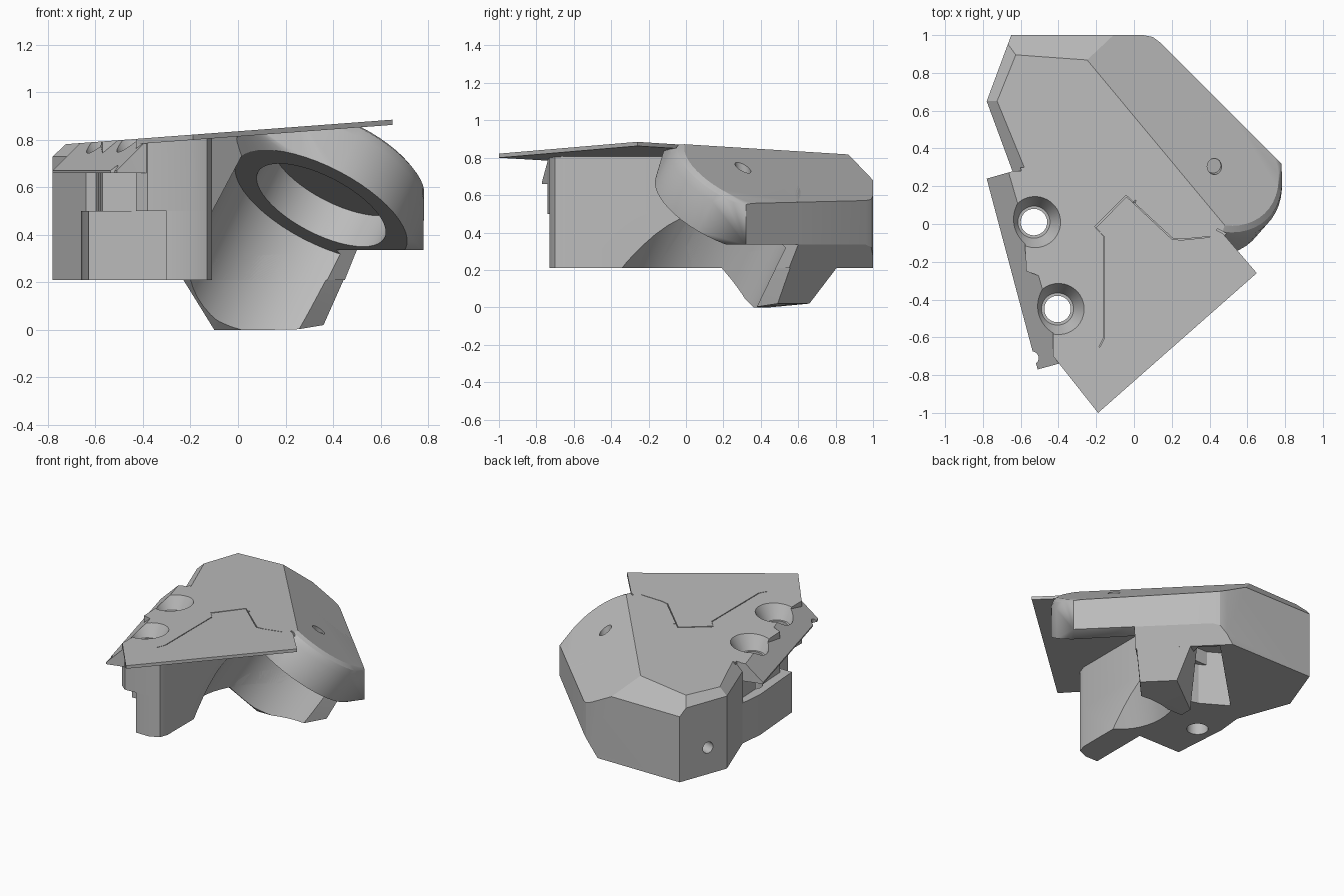
import bpy, bmesh, math
from mathutils import Vector

cube = bpy.data.objects.get("Cube")
if cube:
    bpy.data.objects.remove(cube, do_unlink=True)

grey = bpy.data.materials.new("plain_grey")
grey.use_nodes = True
grey.diffuse_color = (0.5, 0.5, 0.5, 1)
grey.node_tree.nodes["Principled BSDF"].inputs["Base Color"].default_value = (0.5, 0.5, 0.5, 1)

AXIS = Vector((0.42, 0.40, 0.81)).normalized()   # tilted bore axis, pointing up
RING = Vector((0.35, 0.20, 0.525))               # centre of the ring face
FACET = RING + AXIS * 0.254                      # centre of the sloped roof


def roof(x, y):
    return 0.836 + 0.075 * x


def finish(name, bm):
    bmesh.ops.recalc_face_normals(bm, faces=bm.faces)
    me = bpy.data.meshes.new(name)
    bm.to_mesh(me)
    bm.free()
    ob = bpy.data.objects.new(name, me)
    bpy.context.collection.objects.link(ob)
    me.materials.append(grey)
    return ob


def slice_off(bm, co, no):
    """Remove everything on the side the normal points to and cap the cut."""
    geom = bm.verts[:] + bm.edges[:] + bm.faces[:]
    cut = bmesh.ops.bisect_plane(bm, geom=geom, dist=1e-5, plane_co=co,
                                 plane_no=Vector(no).normalized(), clear_outer=True)
    edges = [e for e in cut["geom_cut"] if isinstance(e, bmesh.types.BMEdge) and e.is_boundary]
    if edges:
        bmesh.ops.edgeloop_fill(bm, edges=edges)


def prism(name, outline, low, high, slices=()):
    """Upright prism; low and high are heights or functions of x and y."""
    def level(h, x, y):
        return h(x, y) if callable(h) else h
    bm = bmesh.new()
    a = [bm.verts.new((x, y, level(low, x, y))) for x, y in outline]
    b = [bm.verts.new((x, y, level(high, x, y))) for x, y in outline]
    bm.faces.new(a[::-1])
    bm.faces.new(b)
    for i in range(len(a)):
        j = (i + 1) % len(a)
        bm.faces.new((a[i], a[j], b[j], b[i]))
    for co, no in slices:
        slice_off(bm, co, no)
    return finish(name, bm)


def hull(name, points, slices=()):
    bm = bmesh.new()
    for p in points:
        bm.verts.new(p)
    res = bmesh.ops.convex_hull(bm, input=bm.verts)
    spare = {v for v in res["geom_interior"] + res["geom_unused"]
             if isinstance(v, bmesh.types.BMVert)}
    bmesh.ops.delete(bm, geom=list(spare), context="VERTS")
    for co, no in slices:
        slice_off(bm, co, no)
    bmesh.ops.dissolve_limit(bm, angle_limit=0.01, verts=bm.verts, edges=bm.edges)
    return finish(name, bm)


def rod(name, start, end, r1, r2=None):
    """Cylinder or cone between two points."""
    start, end = Vector(start), Vector(end)
    d = end - start
    bm = bmesh.new()
    bmesh.ops.create_cone(bm, cap_ends=True, segments=48, radius1=r1,
                          radius2=r1 if r2 is None else r2, depth=d.length)
    rot = d.to_track_quat("Z", "Y")
    for v in bm.verts:
        v.co = rot @ v.co + (start + end) / 2
    return finish(name, bm)


def carve(target, cutters):
    for c in cutters:
        c.hide_render = True
        mod = target.modifiers.new("cut", "BOOLEAN")
        mod.operation, mod.solver, mod.object = "DIFFERENCE", "EXACT", c
        bpy.context.view_layer.objects.active = target
        bpy.ops.object.modifier_apply(modifier=mod.name)


def circle(t, r, n=48):
    side = AXIS.cross(Vector((0, 0, 1))).normalized()
    up = side.cross(AXIS)
    return [RING + AXIS * t + r * (math.cos(i * math.tau / n) * side
                                   + math.sin(i * math.tau / n) * up) for i in range(n)]


roof_cut = ((0, 0, roof(0, 0)), (-0.075, 0, 1))
under_cut = ((0.5, 0.6, 0.335), (0.707, 0.707, -0.56))

# Rear housing with chamfered rim, sloped roof and undercut diagonal wall
rear = prism("rear_housing",
             [(-0.65, 1), (-0.78, 0.65), (-0.64, 0.27), (-0.2, 0), (0.05, 0.16),
              (0.5, 0.6), (0.14, 0.96), (0.1, 0.99), (0.05, 1)], 0.21, roof,
             [(FACET, AXIS), ((0, 1, 0.68), (0, 0.72, 0.69)), under_cut,
              ((-0.78, 0.65, 0.73), (-0.94, 0.35, 1)),
              ((-0.78, 0.65, 0.73), (-0.93, -0.35, 1))])

# Rounded head that holds the ring opening, cut flat along the diagonal wall
points = [p for t, r in ((0, 0.40), (0.19, 0.39), (0.235, 0.37), (0.254, 0.34))
          for p in circle(t, r)]
points += [Vector(p) for p in ((0, 0, 0.9), (0.25, -0.1, 0.9))]
points += [Vector((x, 1.1 - x, z)) for x in (0.78, 0.45) for z in (0.335, 0.55)]
head = hull("round_head", points,
            [roof_cut, (FACET, AXIS), ((0, 0, 0.335), (0, 0, -1)), (RING, -AXIS),
             ((0.5, 0.6, 0), (1, 1, 0))])

# Front column: narrow below, wider above, with the side flange on top
right_side = [(-0.2, -0.73), (-0.13, -0.7), (-0.11, -0.64), (-0.11, 0.03), (0.05, 0.16)]
lower = prism("lower_column",
              [(-0.64, 0.3), (-0.66, 0.1), (-0.63, -0.3), (-0.3, -0.3), (-0.3, -0.73)]
              + right_side + [(-0.05, 0.2), (-0.5, 0.32)], 0.21, 0.5)
upper = prism("upper_column",
              [(-0.6, 0.3), (-0.57, -0.25), (-0.43, -0.3), (-0.43, -0.7), (-0.38, -0.74)]
              + right_side + [(0, 0.3)], 0.5, roof)
flange = prism("side_flange",
               [(-0.78, 0.24), (-0.53, -0.7), (-0.51, -0.77), (-0.4, -0.74), (-0.2, -0.69),
                (-0.13, -0.64), (-0.13, 0.1), (-0.3, 0.28), (-0.64, 0.28)], 0.66, roof,
               [((-0.78, 0.24, 0.67), (-0.966, -0.257, 1.04))])

# Slanted duct below the head
duct = hull("lower_duct",
            [(0.36, 0.49, 0.02), (0.19, 0.66, 0.02), (-0.1, 0.45, 0), (-0.1, 0.36, 0),
             (0.24, 0.36, 0), (0.5, 0.6, 0.335), (0.2, 0.9, 0.335), (-0.15, 0.4, 0.3),
             (-0.23, 0.2, 0.21), (-0.05, 0.08, 0.28)])

# Thin top plate with its stepped seam
seam = [(-0.19, -1), (0.65, -0.26), (0.47, -0.05), (0.43, -0.03), (0.4, -0.07),
        (0.25, -0.085), (0.2, -0.08), (-0.04, 0.145), (-0.2, -0.02), (-0.155, -0.07),
        (-0.155, -0.6), (-0.18, -0.65), (-0.42, -0.71)]
plate = prism("top_plate", seam, lambda x, y: roof(x, y) - 0.022, roof)

# Cutters
bed = prism("plate_cutter", [(0.05 + (x - 0.05) * 1.03, -0.4 + (y + 0.4) * 1.015) for x, y in seam],
            lambda x, y: roof(x, y) - 0.022, 1.2)
bore = rod("bore_cutter", RING - AXIS * 0.05, RING + AXIS * 0.16, 0.30)
trough = rod("trough_cutter", RING - AXIS, RING, 0.40)
cavity = prism("cavity_cutter", [(0.05, 0.93), (-0.5, 0.38), (-0.2, 0.2), (-0.15, 0.36),
                                 (0.1, 0.61), (0.15, 0.83)], 0, 0.6)
screws = []
for x, y in ((-0.53, 0.01), (-0.405, -0.45)):
    z = roof(x, y)
    screws.append(rod("screw_cutter", (x, y, 0), (x, y, 1), 0.07))
    screws.append(rod("sink_cutter", (x, y, z - 0.09), (x, y, z + 0.03), 0.085, 0.152))
notch = rod("notch_cutter", (-0.54, -0.71, 0.5), (-0.54, -0.71, 1), 0.035)
pin = rod("pin_cutter", (0.42, 0.31, 0.7), (0.45, 0.28, 0.95), 0.04)
out = Vector((-0.94, 0.35, 0))
along = Vector((0.35, 0.94, 0))
port_at = Vector((-0.72, 0.82, 0.42))
ports = []
for s, h, r, deep in ((0.06, 0.02, 0.08, 0.02), (0.08, 0.0, 0.025, 0.1),
                      (-0.01, -0.08, 0.062, 0.14), (-0.03, -0.02, 0.04, 0.13),
                      (-0.07, 0.05, 0.055, 0.15)):
    p = port_at + along * s + Vector((0, 0, h))
    ports.append(rod("port_cutter", p - out * deep, p + out * 0.1, r))

carve(rear, [bore, trough, cavity, bed, pin] + ports)
carve(head, [bore, bed, pin])
carve(lower, [trough, screws[0]])
carve(upper, [trough, bore, bed] + screws)
carve(flange, [bed, notch] + screws)
carve(duct, [trough, bore])
for c in [bed, bore, trough, cavity, notch, pin] + screws + ports:
    bpy.data.objects.remove(c, do_unlink=True)

# Smooth curved walls, keep corners sharp
for ob in (rear, head, lower, upper, flange, duct, plate):
    bpy.ops.object.select_all(action="DESELECT")
    ob.select_set(True)
    bpy.context.view_layer.objects.active = ob
    bpy.ops.object.shade_smooth_by_angle(angle=math.radians(25))
